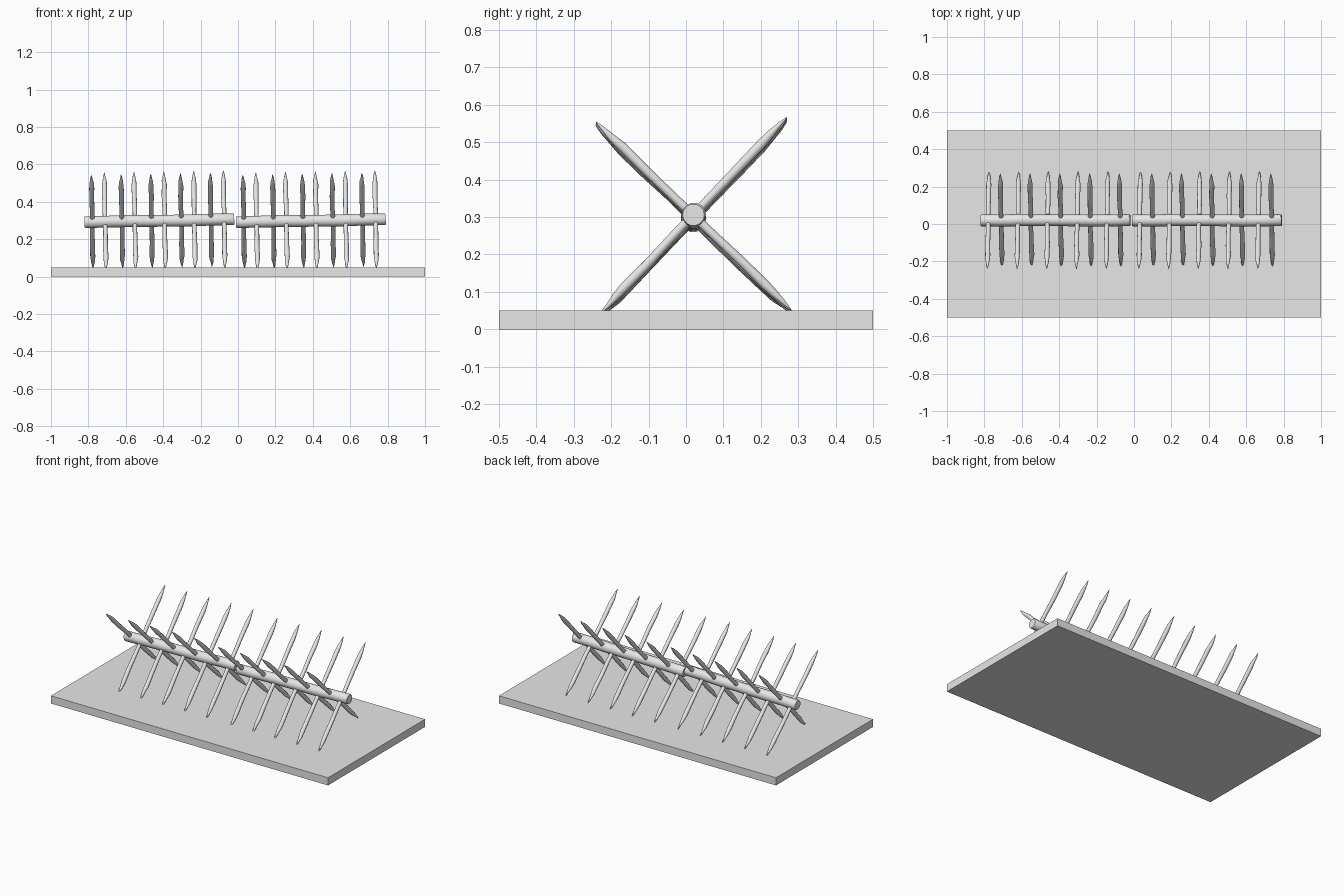
import bpy, bmesh, math, random
from mathutils import Matrix, Vector

random.seed(4)
cube = bpy.data.objects.get("Cube")
if cube:
    bpy.data.objects.remove(cube)

grey = bpy.data.materials.new("plain grey")
grey.use_nodes = True
grey.diffuse_color = (0.8, 0.8, 0.8, 1)
grey.node_tree.nodes["Principled BSDF"].inputs["Base Color"].default_value = (0.8, 0.8, 0.8, 1)


def add_object(name, bm, smooth=True):
    bmesh.ops.recalc_face_normals(bm, faces=bm.faces)
    mesh = bpy.data.meshes.new(name)
    bm.to_mesh(mesh)
    bm.free()
    mesh.materials.append(grey)
    obj = bpy.data.objects.new(name, mesh)
    bpy.context.collection.objects.link(obj)
    if smooth:
        bpy.ops.object.select_all(action='DESELECT')
        obj.select_set(True)
        bpy.context.view_layer.objects.active = obj
        bpy.ops.object.shade_smooth_by_angle(angle=math.radians(40))
    return obj


def add_pole(bm, profile, centre, direction, sides, wobble):
    """Round pole along a direction, with slightly wandering hand-cut sections."""
    turn = Vector(direction).to_track_quat('Z', 'Y')
    rings = []
    for i, (along, radius) in enumerate(profile):
        ends = i in (0, len(profile) - 1)
        amount = 0 if ends else wobble
        shift = Vector([random.uniform(-amount, amount) for _ in range(2)] + [0])
        ring = []
        for s in range(sides):
            a = math.tau * s / sides
            p = Vector((radius * math.cos(a), radius * math.sin(a), along)) + shift
            ring.append(bm.verts.new(turn @ p + Vector(centre)))
        rings.append(ring)
    for low, high in zip(rings, rings[1:]):
        for s in range(sides):
            n = (s + 1) % sides
            bm.faces.new((low[s], low[n], high[n], high[s]))
    bm.faces.new(rings[0])
    bm.faces.new(rings[-1])


def mirrored(half):
    return [(-t, r) for t, r in reversed(half)] + half


# Ground slab
bm = bmesh.new()
bmesh.ops.create_cube(bm, size=1, matrix=Matrix.Translation((0, 0, 0.025)) @ Matrix.Diagonal((2, 1, 0.05, 1)))
add_object("ground_slab", bm, smooth=False)

# Horizontal log, slightly uneven
log_profile = mirrored([(0.06, 0.032), (0.18, 0.033), (0.29, 0.032), (0.395, 0.032), (0.4, 0.029)])
bm = bmesh.new()
add_pole(bm, log_profile, (0, 0, 0), (1, 0, 0), 14, 0.0015)
log = add_object("right_log", bm)

# Sharpened stakes, crossing in two alternating rows
stake_profile = mirrored([(0.08, 0.012), (0.18, 0.013), (0.265, 0.0135),
                          (0.3, 0.011), (0.335, 0.006), (0.362, 0.001)])
parts = [log]
for name, first, direction in (("right_forward_stakes", -0.36, (0, -0.263, 0.253)),
                               ("right_backward_stakes", -0.29, (0, 0.248, 0.26))):
    bm = bmesh.new()
    for i in range(5):
        add_pole(bm, stake_profile, (first + 0.159 * i, 0, 0), direction, 10, 0.0015)
    parts.append(add_object(name, bm))

# Tilt the barricade a little and repeat it along the slab
for part in parts:
    place = Matrix.Rotation(math.radians(-1.0), 4, 'Y')
    twin = part.copy()
    twin.name = part.name.replace("right", "left")
    bpy.context.collection.objects.link(twin)
    part.matrix_world = Matrix.Translation((-0.42, 0.02, 0.299)) @ place
    twin.matrix_world = Matrix.Translation((0.39, 0.02, 0.299)) @ place
